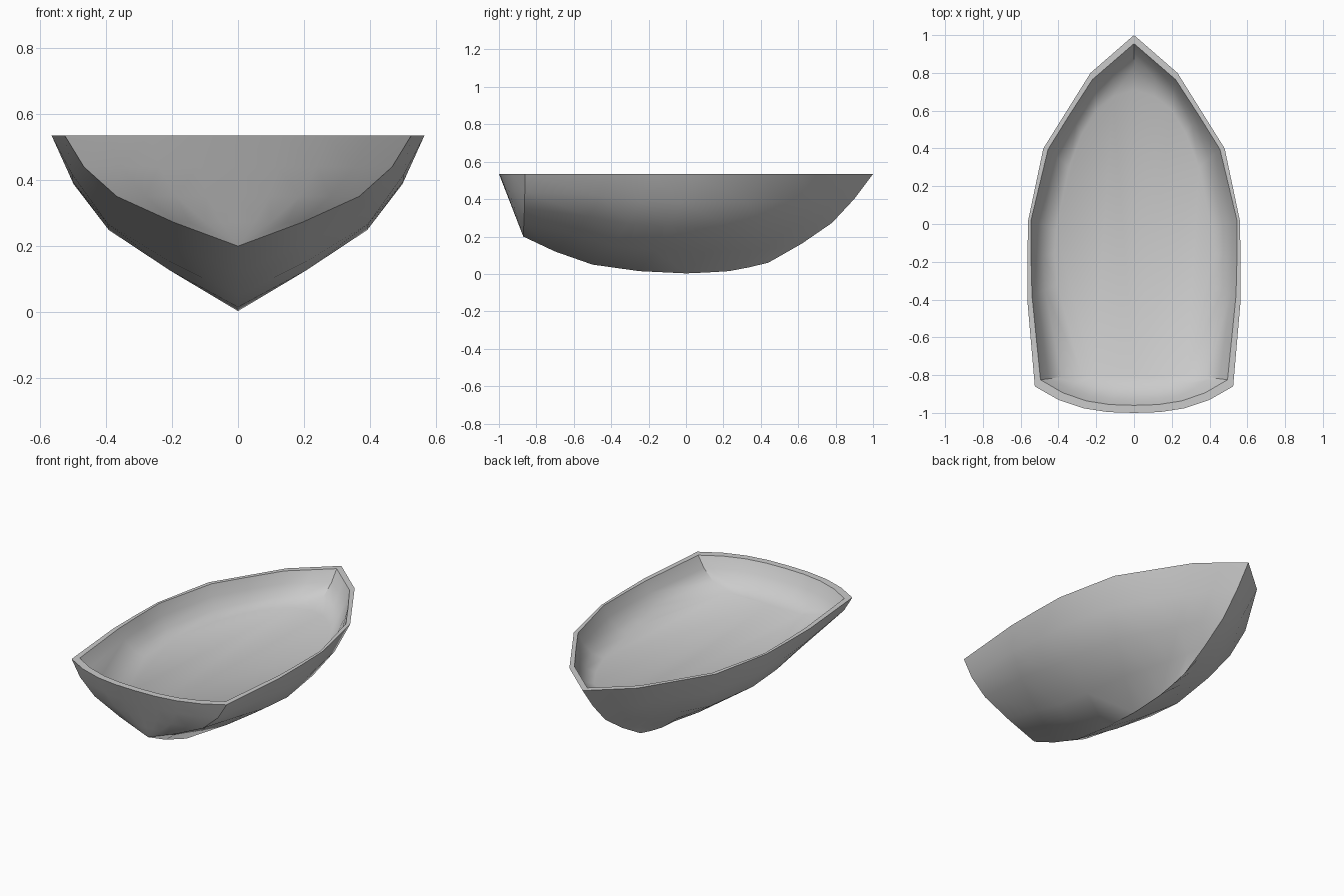
import bpy, bmesh, math

if "Cube" in bpy.data.objects:
    bpy.data.objects.remove(bpy.data.objects["Cube"])

RIM_Z, FLOOR_Z = 0.535, 0.374

# Stations bow to stern: rim x, y | keel y, z | inner rim x, y | floor x, y
STATIONS = [
    (0.000, 1.00, 0.44, 0.060, 0.000, 0.955, 0.000, 0.710),
    (0.115, 0.90, 0.335, 0.035, 0.110, 0.860, 0.110, 0.675),
    (0.230, 0.80, 0.23, 0.015, 0.220, 0.765, 0.200, 0.605),
    (0.355, 0.60, 0.115, 0.008, 0.340, 0.580, 0.275, 0.480),
    (0.480, 0.40, 0.00, 0.003, 0.455, 0.395, 0.345, 0.300),
    (0.560, 0.02, -0.25, 0.015, 0.545, 0.020, 0.413, -0.03),
    (0.565, -0.19, -0.50, 0.050, 0.545, -0.18, 0.420, -0.16),
    (0.565, -0.40, -0.70, 0.120, 0.540, -0.38, 0.405, -0.32),
    (0.525, -0.86, -0.87, 0.200, 0.495, -0.825, 0.280, -0.795),
]
# Section shape: width share, height share, share of the way from rim to keel
SECTION = [(0, 0, 1), (0.37, 0.215, 0.68), (0.70, 0.45, 0.39),
           (0.89, 0.717, 0.18), (1, 1, 0)]
ACROSS = [1, 0.76, 0.51, 0.26, 0]


def lerp(a, b, t):
    return a + (b - a) * t


def build(name, rows, cap=None):
    """Skin a grid of points, mirror it in x, weld, and shade it."""
    bm = bmesh.new()
    grid = [[bm.verts.new(p) for p in row] for row in rows]
    for a, b in zip(grid, grid[1:]):
        for i in range(len(a) - 1):
            bm.faces.new((a[i], a[i + 1], b[i + 1], b[i]))
    if cap:
        bm.faces.new(grid[-1])
    bmesh.ops.remove_doubles(bm, verts=bm.verts, dist=1e-4)
    copy = bmesh.ops.duplicate(bm, geom=bm.verts[:] + bm.edges[:] + bm.faces[:])["geom"]
    bmesh.ops.scale(bm, vec=(-1, 1, 1), verts=[g for g in copy if isinstance(g, bmesh.types.BMVert)])
    bmesh.ops.reverse_faces(bm, faces=[g for g in copy if isinstance(g, bmesh.types.BMFace)])
    bmesh.ops.remove_doubles(bm, verts=bm.verts, dist=1e-4)
    return bm


def finish(name, bm, angle=35):
    mesh = bpy.data.meshes.new(name)
    bm.to_mesh(mesh)
    bm.free()
    ob = bpy.data.objects.new(name, mesh)
    bpy.context.collection.objects.link(ob)
    bpy.ops.object.select_all(action='DESELECT')
    ob.select_set(True)
    bpy.context.view_layer.objects.active = ob
    bpy.ops.object.shade_smooth_by_angle(angle=math.radians(angle))
    return ob


def stern_row(x, y, depth, z):
    """Bowed row from the stern corner to the centre line."""
    return [(x * u, y - depth * (1 - u ** 2.6), z) for u in ACROSS]


# Outer hull: stations lofted from stem to stern
hull = [[(rx * w, lerp(ry, ky, f), lerp(kz, RIM_Z, h)) for w, h, f in SECTION]
        for rx, ry, ky, kz, *_ in STATIONS]

# Transom: raked, bowed outward toward the rim
transom = [stern_row(x, y, max(0, lerp(0.87, 1.0, (z - 0.2) / (RIM_Z - 0.2)) + y), z)
           for x, y, z in hull[-1]]

# Rim rings, outer and inner, and the floor ring
outer = [s[-1] for s in hull] + transom[-1][1:]
inner = [(s[4], s[5], RIM_Z) for s in STATIONS] + stern_row(0.495, -0.825, 0.135, RIM_Z)[1:]
floor = [(s[6], s[7], FLOOR_Z) for s in STATIONS] + stern_row(0.28, -0.795, 0.005, FLOOR_Z)[1:]

# Inside lining: rounded wall from the inner rim into the flat floor
lining = [[(lerp(a[0], b[0], t), lerp(a[1], b[1], t), lerp(RIM_Z, FLOOR_Z, d))
           for a, b in zip(inner, floor)]
          for t, d in [(0, 0), (0.2, 0.4), (0.52, 0.77), (1, 1)]]

# One part per surface; hull normals point out, rim and lining face up
for name, rows, cap in [("hull_planking", hull, False), ("transom", transom, False),
                        ("rim", [outer, inner], False), ("inside_lining", lining, True)]:
    bm = build(name, rows, cap)
    bmesh.ops.recalc_face_normals(bm, faces=bm.faces)
    bm.normal_update()
    total = sum((f.normal * f.calc_area() for f in bm.faces), bm.faces[:][0].normal * 0)
    wrong = {"hull_planking": total.z > 0, "transom": total.y > 0}.get(name, total.z < 0)
    if wrong:
        bmesh.ops.reverse_faces(bm, faces=bm.faces)
    finish(name, bm, 60 if name == "hull_planking" else 35)
